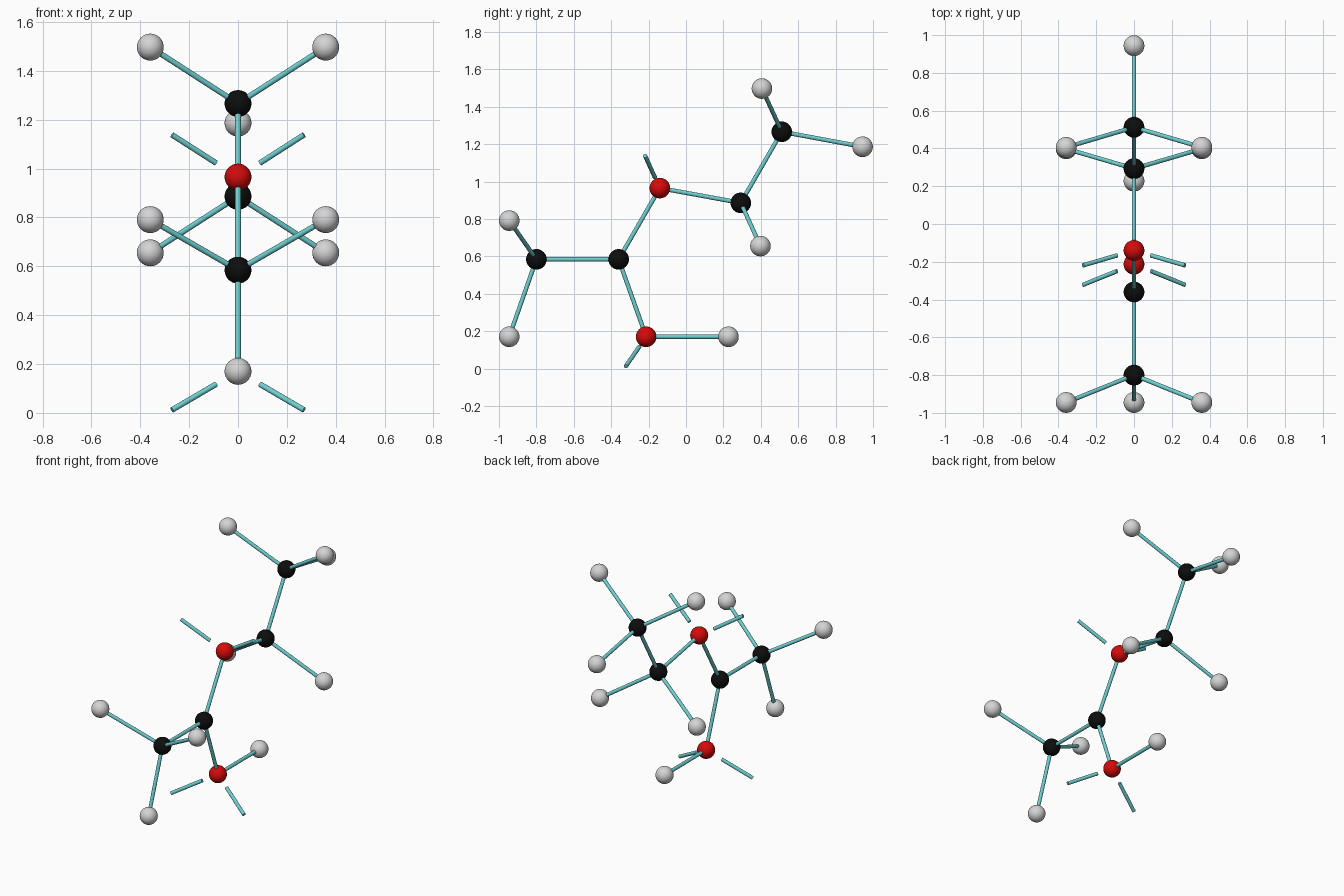
import bpy
from mathutils import Vector

if "Cube" in bpy.data.objects:
    bpy.data.objects.remove(bpy.data.objects["Cube"])

ATOM_R, STICK_R = 0.055, 0.0115


def material(name, rgb):
    m = bpy.data.materials.new(name)
    m.diffuse_color = (*rgb, 1)
    m.use_nodes = True
    m.node_tree.nodes["Principled BSDF"].inputs["Base Color"].default_value = m.diffuse_color
    return m


BLACK = material("black", (0.004, 0.004, 0.004))
RED = material("red", (0.68, 0.003, 0.003))
GREY = material("light grey", (0.66, 0.66, 0.66))
CYAN = material("cyan", (0.16, 0.63, 0.64))


def atom(name, pos, mat):
    bpy.ops.mesh.primitive_uv_sphere_add(segments=32, ring_count=16,
                                         radius=ATOM_R, location=pos)
    ob = bpy.context.object
    ob.name = name
    ob.data.materials.append(mat)
    bpy.ops.object.shade_smooth()
    return Vector(pos)


def stick(name, a, b):
    a, b = Vector(a), Vector(b)
    d = b - a
    bpy.ops.mesh.primitive_cylinder_add(vertices=20, radius=STICK_R,
                                        depth=d.length, location=(a + b) / 2)
    ob = bpy.context.object
    ob.name = name
    ob.rotation_euler = d.to_track_quat('Z', 'Y').to_euler()
    ob.data.materials.append(CYAN)
    bpy.ops.object.shade_smooth_by_angle()


# Backbone atoms, all in the x = 0 plane
end_low = atom("black_ball_end_low", (0, -0.80, 0.584), BLACK)
centre = atom("black_ball_centre", (0, -0.36, 0.584), BLACK)
red_low = atom("red_ball_low", (0, -0.213, 0.17), RED)
red_high = atom("red_ball_high", (0, -0.14, 0.965), RED)
upper = atom("black_ball_upper", (0, 0.293, 0.886), BLACK)
end_high = atom("black_ball_end_high", (0, 0.512, 1.266), BLACK)

# Backbone bonds
for a, b in ((end_low, centre), (centre, red_low), (centre, red_high),
             (red_high, upper), (upper, end_high)):
    stick("backbone_stick", a, b)

# Grey balls in the middle plane
for parent, pos in ((end_low, (0, -0.945, 0.17)),
                    (red_low, (0, 0.227, 0.17)),
                    (end_high, (0, 0.944, 1.186))):
    stick("middle_stick", parent, atom("grey_ball_middle", pos, GREY))

# Mirrored pairs of grey balls and of loose sticks
for s in (-1, 1):
    for parent, y, z in ((end_low, -0.945, 0.791), (upper, 0.398, 0.655),
                         (end_high, 0.406, 1.497)):
        pos = (s * 0.359, y, z)
        stick("side_stick", parent, atom("grey_ball_side", pos, GREY))
    for parent, d in ((red_high, (s * 0.27, -0.079, 0.173)),
                      (red_low, (s * 0.27, -0.109, -0.158))):
        d = Vector(d)
        stick("loose_stick", parent + d / 3, parent + d)
